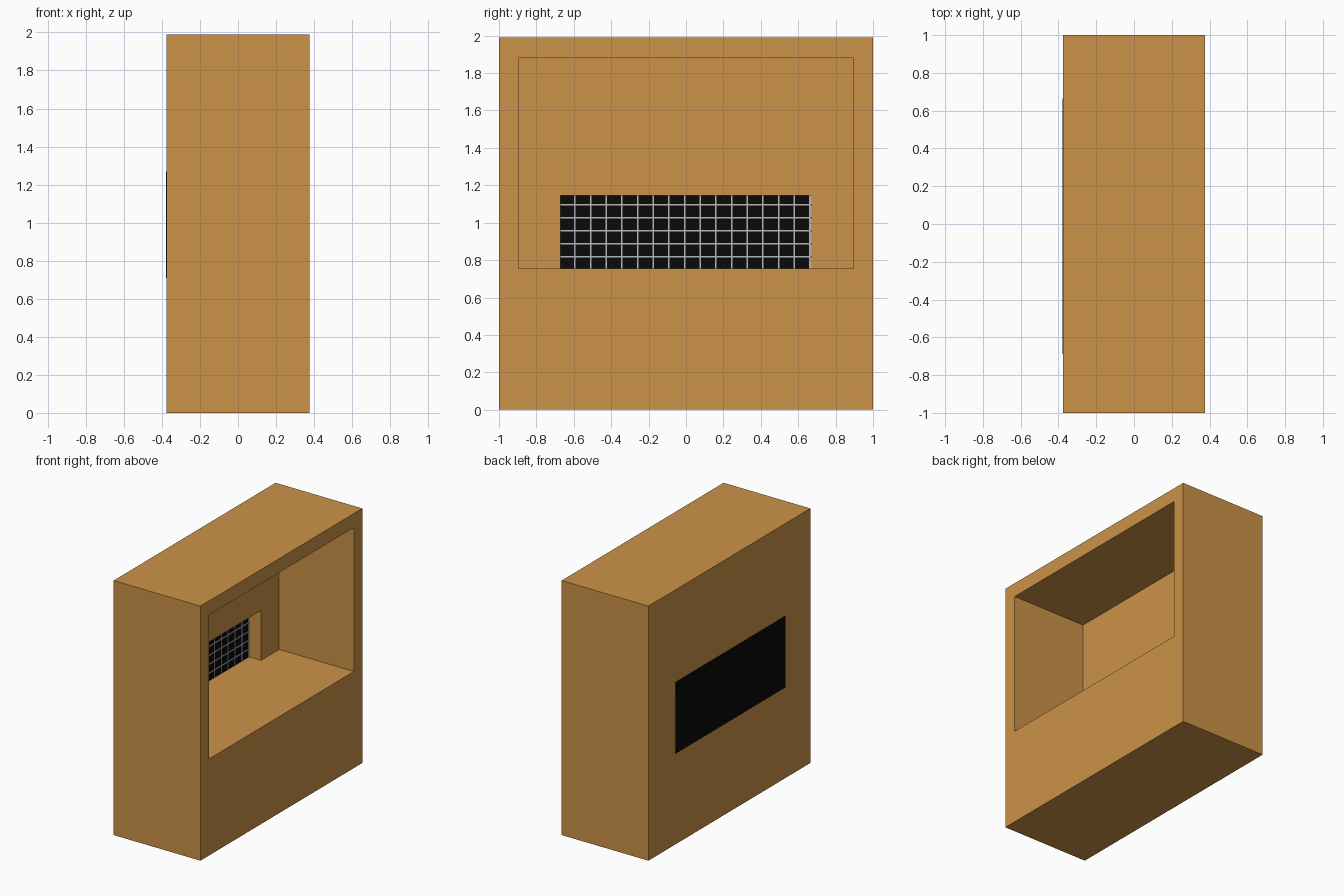
import bpy, bmesh
from mathutils import Matrix

if "Cube" in bpy.data.objects:
    bpy.data.objects.remove(bpy.data.objects["Cube"])


def material(name, color):
    m = bpy.data.materials.new(name)
    m.diffuse_color = color
    m.use_nodes = True
    m.node_tree.nodes["Principled BSDF"].inputs["Base Color"].default_value = m.diffuse_color
    return m


def make_object(name, bm, mat=None):
    bmesh.ops.recalc_face_normals(bm, faces=bm.faces)
    mesh = bpy.data.meshes.new(name)
    bm.to_mesh(mesh)
    bm.free()
    obj = bpy.data.objects.new(name, mesh)
    bpy.context.collection.objects.link(obj)
    if mat:
        mesh.materials.append(mat)
    return obj


def add_box(bm, lo, hi):
    size = [b - a for a, b in zip(lo, hi)]
    mid = [(a + b) / 2 for a, b in zip(lo, hi)]
    bmesh.ops.create_cube(bm, size=1, matrix=Matrix.Translation(mid) @ Matrix.Diagonal((*size, 1)))


wood = material("wood", (0.60, 0.29, 0.065, 1))
black = material("black", (0.003, 0.003, 0.003, 1))
grey = material("wire_grey", (0.5, 0.5, 0.5, 1))

# Cabinet: rectangular loops run over the face, into the niche,
# through the rear opening and back around the outside
loops = [  # x, half width, bottom, top
    (0.375, 1.0, 0.0, 1.99),
    (0.375, 0.895, 0.755, 1.88),
    (-0.27, 0.895, 0.755, 1.88),
    (-0.27, 0.67, 0.755, 1.145),
    (-0.375, 0.67, 0.755, 1.145),
    (-0.375, 1.0, 0.0, 1.99),
]
bm = bmesh.new()
rings = [[bm.verts.new(p) for p in ((x, -w, a), (x, w, a), (x, w, b), (x, -w, b))]
         for x, w, a, b in loops]
for i, ring in enumerate(rings):
    nxt = rings[(i + 1) % len(rings)]
    for j in range(4):
        if i == 2 and j == 0:
            continue  # niche and opening share one floor level
        k = (j + 1) % 4
        bm.faces.new((ring[j], ring[k], nxt[k], nxt[j]))
make_object("cabinet", bm, wood)

# Dark sheet closing the rear opening
Y0, Y1, Z0, Z1 = -0.688, 0.664, 0.71, 1.268
bm = bmesh.new()
add_box(bm, (-0.378, Y0, Z0), (-0.3745, Y1, Z1))
make_object("rear_panel", bm, black)

# Wire grid lying on the inner side of the sheet
bm = bmesh.new()
r = 0.004
for i in range(17):
    y = -0.678 + i * 0.0838
    if abs(y) < 0.67:
        add_box(bm, (-0.375, y - r, 0.755), (-0.371, y + r, 1.145))
for i in range(5):
    z = 0.818 + i * 0.0695
    add_box(bm, (-0.375, -0.67, z - r), (-0.371, 0.67, z + r))
make_object("wire_grid", bm, grey)
